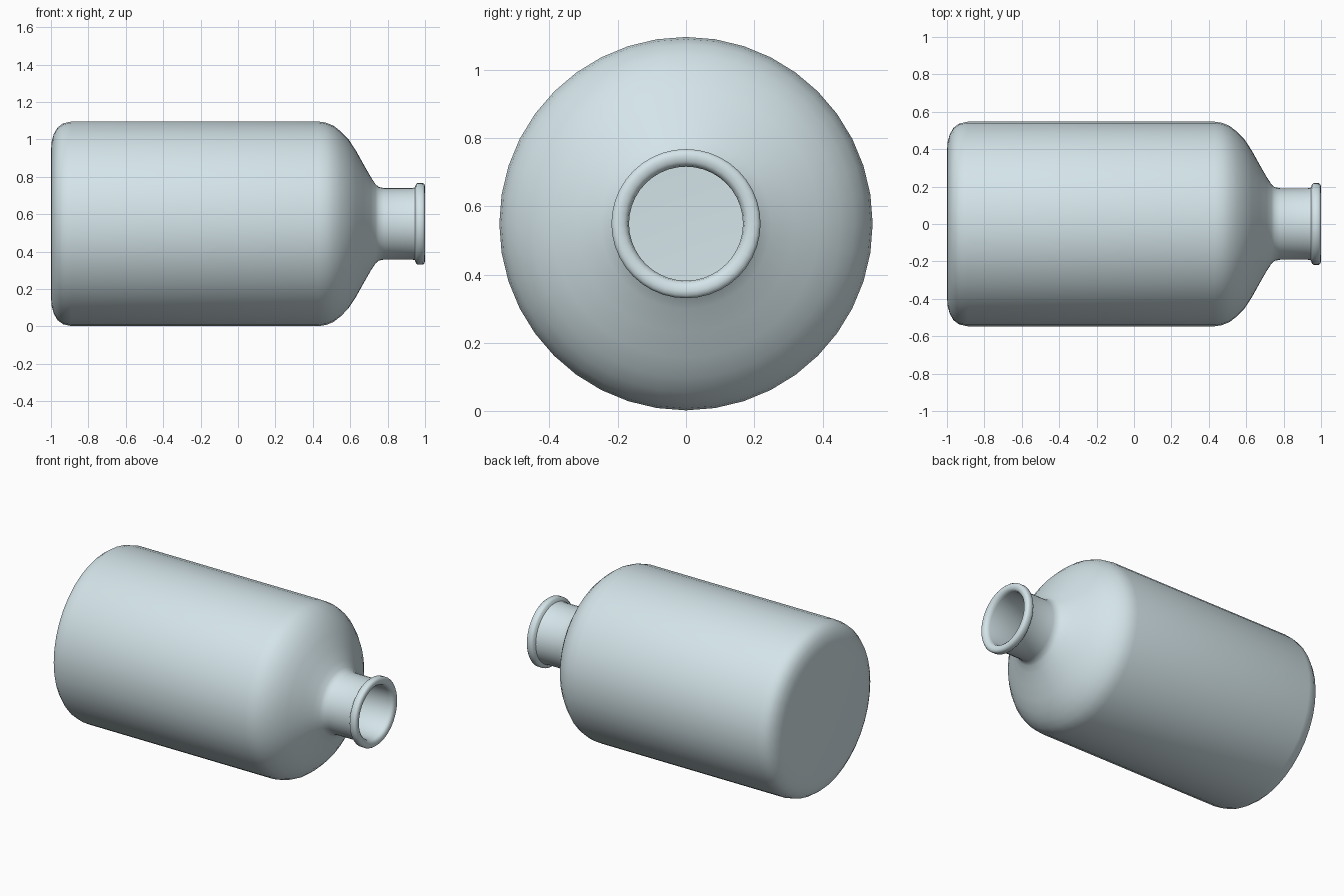
import bpy, bmesh
from math import radians, pi, cos, sin

if "Cube" in bpy.data.objects:
    bpy.data.objects.remove(bpy.data.objects["Cube"])

SEGMENTS = 40
AXIS_Z = 0.549

# Outer skin: base, rounded corner, body, shoulder, neck (x, radius)
outer = [(-1.0, 0.0), (-1.0, 0.39), (-0.996, 0.44), (-0.985, 0.48), (-0.965, 0.515),
         (-0.935, 0.537), (-0.89, 0.547), (0.43, 0.547), (0.47, 0.541), (0.51, 0.525),
         (0.55, 0.494), (0.59, 0.453), (0.63, 0.392), (0.67, 0.32), (0.71, 0.25),
         (0.735, 0.212), (0.752, 0.197), (0.78, 0.191), (0.93, 0.191)]
# Rolled lip around the mouth
lip = [(0.945, 0.194), (0.952, 0.212), (0.96, 0.2185), (0.988, 0.2185), (0.997, 0.211),
       (1.0, 0.198), (0.997, 0.182), (0.988, 0.171), (0.97, 0.167)]
# Inner wall of the hollow vessel, from the mouth back to the base
inner = [(0.77, 0.167), (0.735, 0.175), (0.695, 0.23), (0.65, 0.31), (0.61, 0.375),
         (0.57, 0.435), (0.53, 0.48), (0.48, 0.512), (0.43, 0.523), (-0.89, 0.523),
         (-0.94, 0.507), (-0.965, 0.465), (-0.976, 0.39), (-0.976, 0.0)]


def lathe_x(name, profile, z):
    """Revolve an (x, radius) profile around a horizontal axis."""
    bm = bmesh.new()
    rings = []
    for x, r in profile:
        count = SEGMENTS if r > 0 else 1
        rings.append([bm.verts.new((x, r * cos(2 * pi * i / SEGMENTS),
                                    z + r * sin(2 * pi * i / SEGMENTS)))
                      for i in range(count)])
    for a, b in zip(rings, rings[1:]):
        for i in range(SEGMENTS):
            j = (i + 1) % SEGMENTS
            if len(a) == 1:
                bm.faces.new((a[0], b[i], b[j]))
            elif len(b) == 1:
                bm.faces.new((a[i], b[0], a[j]))
            else:
                bm.faces.new((a[i], b[i], b[j], a[j]))
    bmesh.ops.recalc_face_normals(bm, faces=bm.faces)
    mesh = bpy.data.meshes.new(name)
    bm.to_mesh(mesh)
    bm.free()
    obj = bpy.data.objects.new(name, mesh)
    bpy.context.collection.objects.link(obj)
    bpy.context.view_layer.objects.active = obj
    obj.select_set(True)
    bpy.ops.object.shade_smooth_by_angle(angle=radians(40))
    return obj


# Bottle lying on its side; pale glass blue
bottle = lathe_x("bottle", outer + lip + inner, AXIS_Z)
glass = bpy.data.materials.new("pale_glass")
glass.diffuse_color = (0.66, 0.78, 0.82, 1.0)
glass.use_nodes = True
glass.node_tree.nodes["Principled BSDF"].inputs["Base Color"].default_value = glass.diffuse_color
bottle.data.materials.append(glass)
